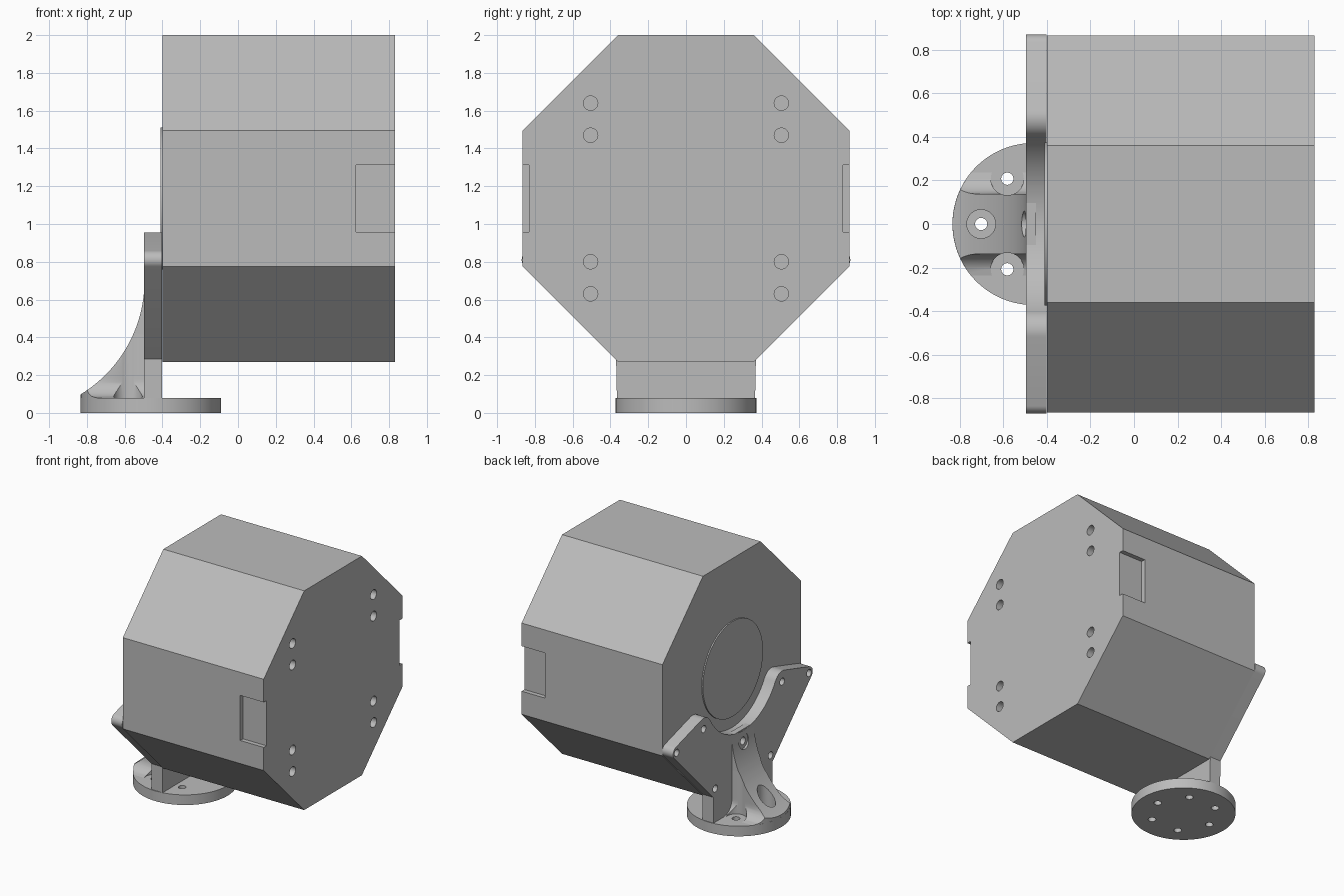
import bpy, bmesh
from math import sin, cos, pi, sqrt, radians, atan2

if "Cube" in bpy.data.objects:
    bpy.data.objects.remove(bpy.data.objects["Cube"])

grey = bpy.data.materials.new("plain_grey")
grey.use_nodes = True
grey.diffuse_color = (0.5, 0.5, 0.5, 1)
grey.node_tree.nodes["Principled BSDF"].inputs["Base Color"].default_value = grey.diffuse_color


def finish(bm, name):
    bmesh.ops.recalc_face_normals(bm, faces=bm.faces)
    mesh = bpy.data.meshes.new(name)
    bm.to_mesh(mesh)
    bm.free()
    mesh.materials.append(grey)
    ob = bpy.data.objects.new(name, mesh)
    bpy.context.collection.objects.link(ob)
    return ob


def loft(name, rings):
    """Closed solid through rings of equal point count."""
    bm = bmesh.new()
    loops = [[bm.verts.new(p) for p in ring] for ring in rings]
    n = len(loops[0])
    for a, b in zip(loops, loops[1:]):
        for i in range(n):
            j = (i + 1) % n
            bm.faces.new((a[i], a[j], b[j], b[i]))
    bm.faces.new(loops[0])
    bm.faces.new(loops[-1])
    return finish(bm, name)


def prism_x(name, outline, x0, x1):
    return loft(name, [[(x, y, z) for y, z in outline] for x in (x0, x1)])


def cylinder(name, axis, u, v, r, a, b, sides=32):
    """Cylinder from a to b along X (u=y, v=z) or Z (u=x, v=y)."""
    circle = [(u + r * cos(2 * pi * i / sides), v + r * sin(2 * pi * i / sides)) for i in range(sides)]
    if axis == "X":
        return prism_x(name, circle, a, b)
    return loft(name, [[(p, q, h) for p, q in circle] for h in (a, b)])


def box(name, lo, hi):
    corners = [(lo[1], lo[2]), (hi[1], lo[2]), (hi[1], hi[2]), (lo[1], hi[2])]
    return prism_x(name, corners, lo[0], hi[0])


def boolean(ob, cutters, operation="DIFFERENCE"):
    bpy.context.view_layer.objects.active = ob
    for c in cutters:
        mod = ob.modifiers.new("cut", "BOOLEAN")
        mod.operation, mod.solver, mod.object = operation, "EXACT", c
        bpy.ops.object.modifier_apply(modifier=mod.name)


def discard(cutters):
    for c in cutters:
        bpy.data.objects.remove(c)


def arc(cy, cz, r, a0, a1, n):
    return [(cy + r * cos(a0 + (a1 - a0) * i / n), cz + r * sin(a0 + (a1 - a0) * i / n)) for i in range(n + 1)]


MID = 1.135   # height of the body axis

# Octagonal body with side notches and end-face screw holes
half, flat = 0.865, 0.36
octagon = [(flat, half), (half, flat), (half, -flat), (flat, -half),
           (-flat, -half), (-half, -flat), (-half, flat), (-flat, half)]
body = prism_x("octagonal_body", [(y, MID + z) for y, z in octagon], -0.40, 0.83)
cutters = []
for s in (-1, 1):
    cutters.append(box("notch_cutter", (0.625, min(s * 0.83, s), 0.957), (0.95, max(s * 0.83, s), 1.313)))
    for dz in (-0.505, -0.335, 0.335, 0.505):
        cutters.append(cylinder("screw_cutter", "X", s * 0.505, MID + dz, 0.038, 0.73, 0.95))
boolean(body, cutters)
discard(cutters)

# Thin round boss on the mounting face
boss = cylinder("round_boss", "X", 0, MID, 0.375, -0.41, -0.39, 96)

# Winged mounting plate: cradle arc, rounded ears, tapered sides and foot
ear_y, ear_z, ear_r = 0.49, 0.86, 0.095
tip_y, tip_z, tip_r = 0.82, 0.81, 0.05
toward = atan2(MID - ear_z, -ear_y)
slope = atan2(tip_z + 0.035 - ear_z - ear_r, tip_y - ear_y) + pi / 2
side = arc(0, MID, 0.465, -pi / 2, toward - pi, 24)
side += arc(ear_y, ear_z, ear_r, toward, slope, 12)
side += arc(tip_y, tip_z, tip_r, slope, -pi / 4, 12)
side += [(0.37, 0.285), (0.365, 0.04)]
outline = side + [(-y, z) for y, z in reversed(side[1:])]
plate = prism_x("mounting_plate", outline, -0.497, -0.402)

# Round base flange
FX, FR = -0.462, 0.372
flange = cylinder("base_flange", "Z", FX, 0, FR, 0, 0.08, 96)

# Curved rib with a fillet where it meets the flange
rings = []
for i in range(41):
    t = i / 40
    z = 0.06 + 0.62 * t ** 1.5
    x = -1.2 + sqrt(0.497 - (z - 0.7) ** 2)
    d = min(1, max(0, (0.18 - z) / 0.1))
    w = 0.138 + 0.1 * (1 - sqrt(1 - d * d))
    rings.append([(x, -w, z), (x, w, z), (-0.45, w, z), (-0.45, -w, z)])
rib = loft("curved_rib", rings)
trim = cylinder("trim_helper", "Z", FX, 0, FR - 0.0005, -0.1, 1, 96)
boolean(rib, [trim], "INTERSECT")
discard([trim])

# Bolt circle through the flange, with clearance bores on the rib side
cutters, front_bolts, bores = [], [], []
for i in range(6):
    a = i * pi / 3
    x, y = FX + 0.24 * cos(a), 0.24 * sin(a)
    bolt = cylinder("bolt_cutter", "Z", x, y, 0.028, -0.1, 0.3)
    cutters.append(bolt)
    if cos(a) < 0:
        front_bolts.append(bolt)
        bores.append(cylinder("bore_cutter", "Z", x, y, 0.066 if i == 3 else 0.076, 0.079, 0.6))
boolean(flange, cutters)
boolean(rib, bores + front_bolts)
discard(cutters + bores)

# Horizontal screw holes in the plate, plus a recessed one in the rib
cutters = []
for s in (-1, 1):
    for y, z in ((0.825, 0.81), (0.49, 0.87), (0.345, 0.345)):
        cutters.append(cylinder("screw_cutter", "X", s * y, z, 0.028, -0.7, -0.3))
centre = cylinder("screw_cutter", "X", 0, 0.59, 0.03, -0.9, -0.3)
recess = cylinder("recess_cutter", "X", 0, 0.59, 0.06, -0.9, -0.495)
boolean(plate, cutters + [centre])
boolean(rib, [centre, recess])
discard(cutters + [centre, recess])

# Smooth curved walls, sharp edges elsewhere
bpy.ops.object.select_all(action="DESELECT")
for ob in (body, boss, plate, flange, rib):
    ob.select_set(True)
bpy.context.view_layer.objects.active = body
bpy.ops.object.shade_smooth_by_angle(angle=radians(30))
